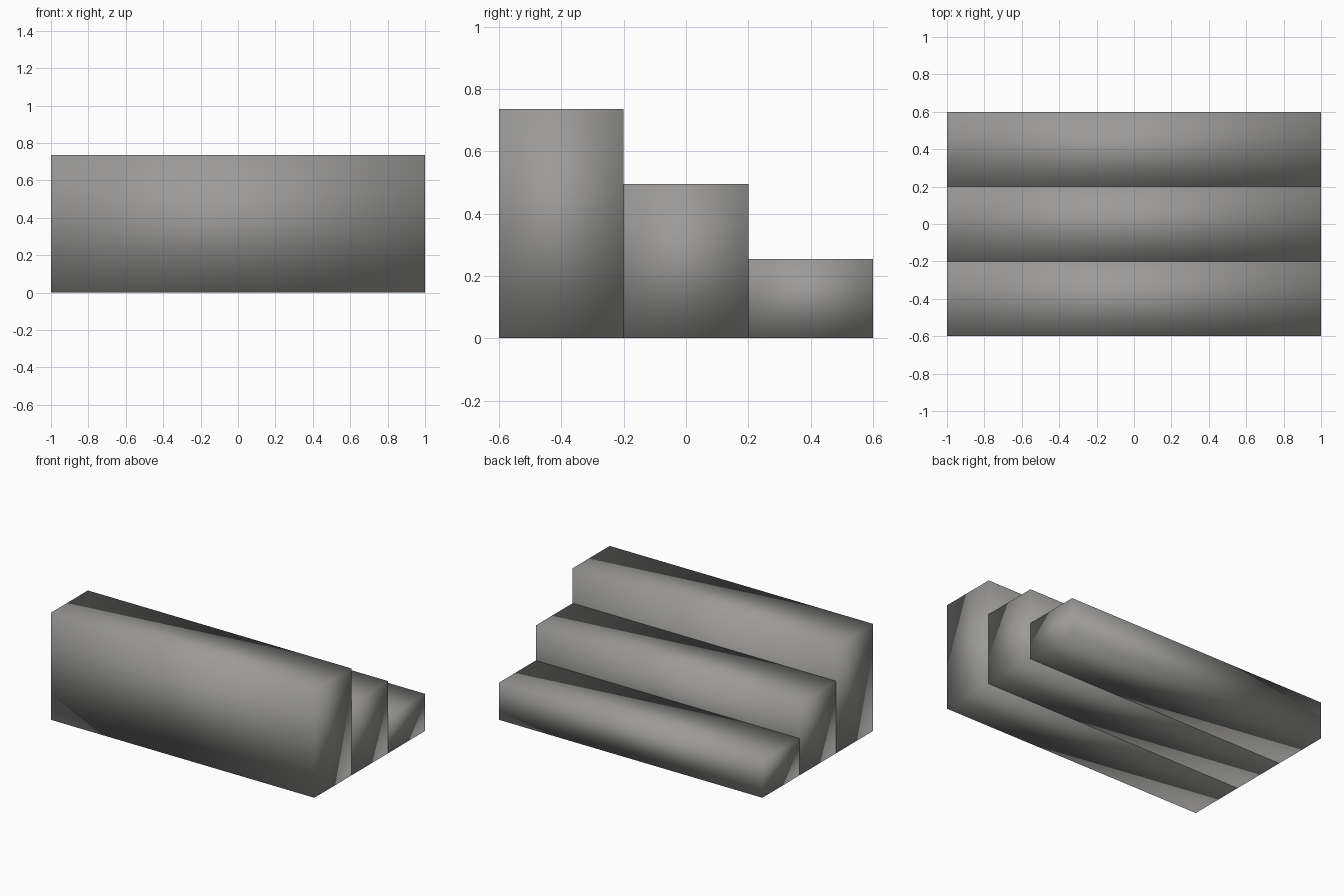
import bpy

cube = bpy.data.objects.get("Cube")
if cube:
    bpy.data.objects.remove(cube, do_unlink=True)

# Single warm grey stone colour
COLOUR = (0.33, 0.325, 0.315, 1.0)
stone = bpy.data.materials.new("warm_grey_stone")
stone.use_nodes = True
stone.diffuse_color = COLOUR
stone.node_tree.nodes["Principled BSDF"].inputs["Base Color"].default_value = COLOUR

WIDTH, DEPTH = 2.0, 0.4


def add_step(name, y, height):
    """Smooth-shaded block standing on the ground."""
    bpy.ops.mesh.primitive_cube_add(size=1, location=(0, y, height / 2))
    step = bpy.context.object
    step.name = name
    step.scale = (WIDTH, DEPTH, height)
    bpy.ops.object.transform_apply(location=False, rotation=False, scale=True)
    step.data.materials.append(stone)
    bpy.ops.object.shade_smooth()


# Steps descend from the front to the back
for i, name in enumerate(("tall_step", "middle_step", "low_step")):
    add_step(name, (i - 1) * DEPTH, 0.735 - 0.24 * i)
